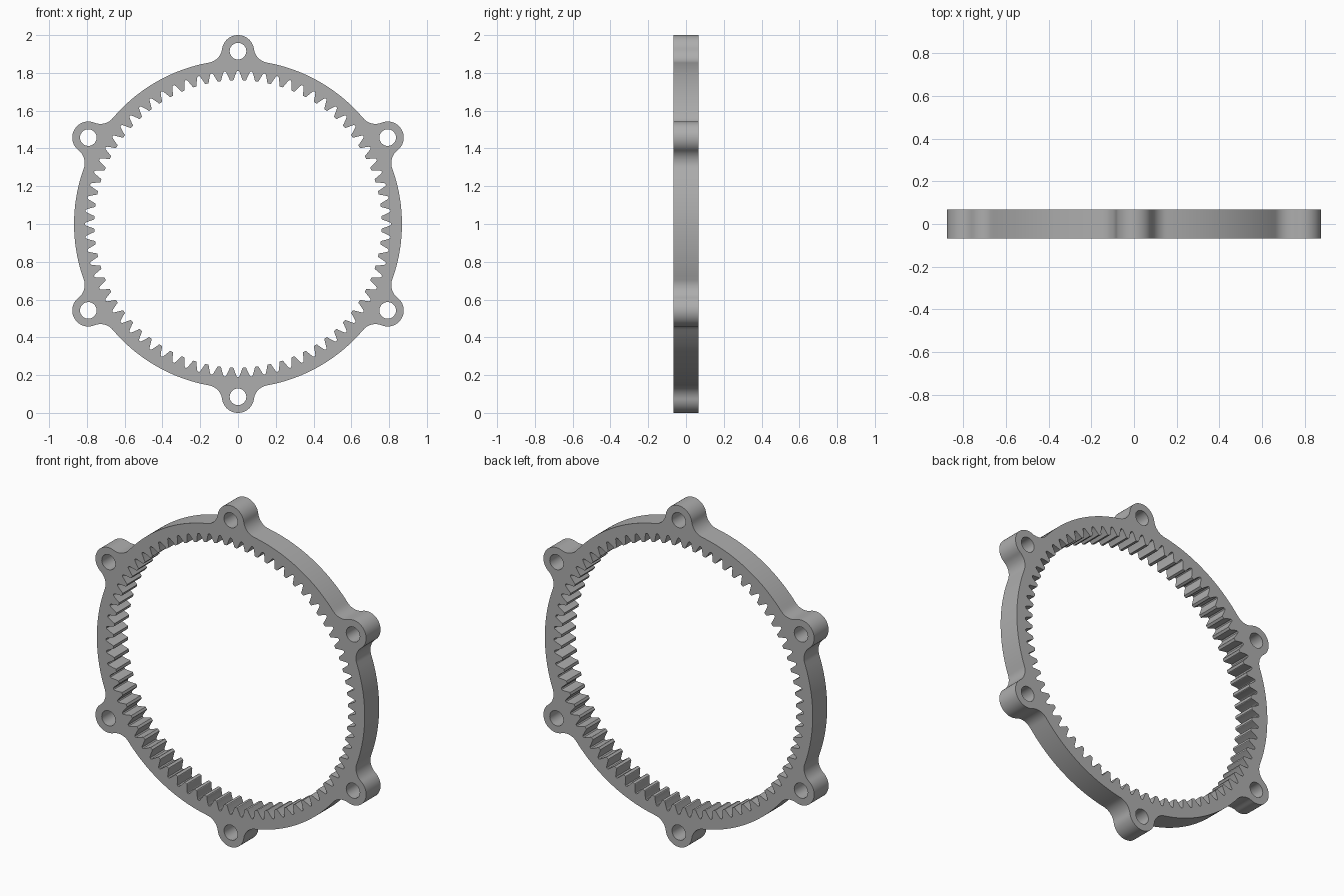
import bpy, math

# Remove the default cube
cube = bpy.data.objects.get("Cube")
if cube:
    bpy.data.objects.remove(cube, do_unlink=True)

RIM, HALF = 0.868, 0.067             # ring outer radius, half thickness
LUG_AT, LUG_R, HOLE_R, FILLET = 0.915, 0.085, 0.044, 0.085
LUGS, TEETH = 6, 72


def polar(radius, angle, centre=(0, 0)):
    return (centre[0] + radius * math.cos(angle), centre[1] + radius * math.sin(angle))


def arc(centre, radius, start, end, steps):
    return [polar(radius, start + (end - start) * i / steps, centre) for i in range(steps + 1)]


def turn(points, a):
    c, s = math.cos(a), math.sin(a)
    return [(x * c - y * s, x * s + y * c) for x, y in points]


# Outer outline: one lug on the +x axis with blended sides, then the rim up to the next lug
fc, fl = RIM + FILLET, LUG_R + FILLET
theta = math.acos((fc ** 2 + LUG_AT ** 2 - fl ** 2) / (2 * fc * LUG_AT))
cx, cy = polar(fc, theta)
phi = math.atan2(cy, cx - LUG_AT)    # where the lug meets its fillet
step = math.tau / LUGS
lug = arc((LUG_AT, 0), LUG_R, -phi, phi, 32)
blend = arc((cx, cy), FILLET, phi - math.pi, theta - math.pi, 12)
if blend[0][0] > blend[-1][0] + 1:
    blend.reverse()
lower = [(x, -y) for x, y in reversed(blend)]
rim = arc((0, 0), RIM, theta, step - theta, 28)
section = lower + lug[1:] + blend[1:] + rim[1:-1]
outer = []
for k in range(LUGS):
    outer += turn(section, math.pi / 2 + k * step)

# Inner outline: (fraction of pitch, radius) across half a tooth, mirrored about its tip
flank = [(-0.5, 0.81), (-0.44, 0.809), (-0.39, 0.805), (-0.35, 0.798),
         (-0.27, 0.785), (-0.20, 0.773), (-0.15, 0.763), (-0.11, 0.761)]
tooth = flank + [(-f, r) for f, r in reversed(flank[1:])]
pitch = math.tau / TEETH
inner = [polar(r, math.pi / 2 + (k + 0.5 + f) * pitch) for k in range(TEETH) for f, r in tooth]

# Bolt holes through the lugs
holes = [arc(polar(LUG_AT, math.pi / 2 + k * step), HOLE_R, 0, math.tau, 32)[:-1]
         for k in range(LUGS)]

# Filled flat outline, extruded to thickness
curve = bpy.data.curves.new("ring_gear", "CURVE")
curve.dimensions = "2D"
curve.fill_mode = "BOTH"
curve.extrude = HALF
for outline in [outer, inner] + holes:
    spline = curve.splines.new("POLY")
    spline.points.add(len(outline) - 1)
    for point, (x, y) in zip(spline.points, outline):
        point.co = (x, y, 0, 1)
    spline.use_cyclic_u = True

gear = bpy.data.objects.new("ring_gear", curve)
bpy.context.collection.objects.link(gear)
gear.location = (0, 0, 1)
gear.rotation_euler = (math.pi / 2, 0, 0)
bpy.ops.object.select_all(action="DESELECT")
gear.select_set(True)
bpy.context.view_layer.objects.active = gear
bpy.ops.object.convert(target="MESH")
gear = bpy.context.object
bpy.ops.object.mode_set(mode="EDIT")
bpy.ops.mesh.select_all(action="SELECT")
bpy.ops.mesh.remove_doubles(threshold=0.0002)
bpy.ops.mesh.normals_make_consistent(inside=False)
bpy.ops.object.mode_set(mode="OBJECT")
bpy.ops.object.shade_smooth_by_angle(angle=math.radians(25))

# Plain grey material
grey = bpy.data.materials.new("grey")
grey.use_nodes = True
colour = (0.42, 0.42, 0.42, 1)
grey.diffuse_color = colour
grey.node_tree.nodes["Principled BSDF"].inputs["Base Color"].default_value = colour
gear.data.materials.clear()
gear.data.materials.append(grey)
